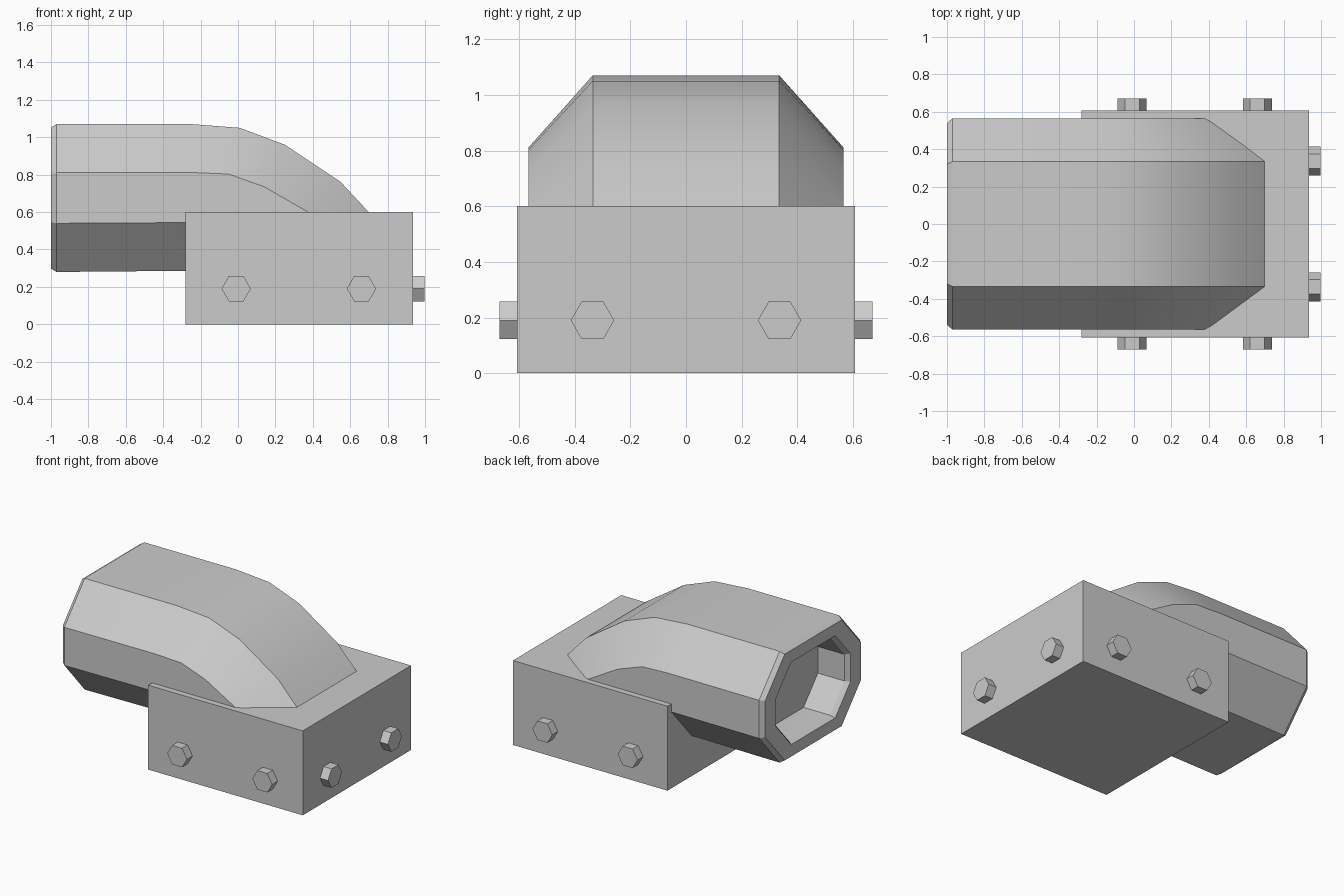
import bpy, bmesh, math
from mathutils import Matrix

if "Cube" in bpy.data.objects:
    bpy.data.objects.remove(bpy.data.objects["Cube"])

grey = bpy.data.materials.new("plain grey")
grey.diffuse_color = (0.6, 0.6, 0.6, 1)
grey.use_nodes = True
grey.node_tree.nodes["Principled BSDF"].inputs["Base Color"].default_value = grey.diffuse_color


def finish(bm, name):
    bmesh.ops.recalc_face_normals(bm, faces=bm.faces)
    me = bpy.data.meshes.new(name)
    bm.to_mesh(me)
    bm.free()
    me.materials.append(grey)
    ob = bpy.data.objects.new(name, me)
    bpy.context.collection.objects.link(ob)
    return ob


# base block
bm = bmesh.new()
bmesh.ops.create_cube(bm, size=1)
bmesh.ops.scale(bm, vec=(1.215, 1.216, 0.6), verts=bm.verts)
bmesh.ops.translate(bm, vec=(0.3275, 0, 0.3), verts=bm.verts)
finish(bm, "base_block")


# hexagonal bolt heads on three sides
def bolt(name, x, y, z, axis):
    bm = bmesh.new()
    bmesh.ops.create_cone(bm, cap_ends=True, segments=6, radius1=0.078,
                          radius2=0.078, depth=0.12)
    # put a corner of the hexagon on the horizontal line
    start = max(bm.verts, key=lambda v: v.co.x).co
    bm.transform(Matrix.Rotation(-math.atan2(start.y, start.x), 4, 'Z'))
    bm.transform(Matrix.Rotation(math.pi / 2, 4, 'X'))
    if axis == 'X':
        bm.transform(Matrix.Rotation(math.pi / 2, 4, 'Z'))
    bm.transform(Matrix.Translation((x, y, z)))
    finish(bm, name)


for s in (-1, 1):
    for x in (-0.01, 0.66):
        bolt("side_bolt", x, s * 0.61, 0.19, 'Y')
    bolt("end_bolt", 0.938, s * 0.336, 0.19, 'X')


# octagonal duct: each section is given by its top edge T and upper side edge S
def section(T, S, scale=1.0):
    pts = []
    for y, k in ((0.335, 0), (0.565, 1), (0.565, 2.04), (0.335, 3.04),
                 (-0.335, 3.04), (-0.565, 2.04), (-0.565, 1), (-0.335, 0)):
        k = 1.52 + (k - 1.52) * scale
        pts.append((T[0] + (S[0] - T[0]) * k, y * scale, T[1] + (S[1] - T[1]) * k))
    return pts


rings = [section((x, 1.07), (x, 0.81), s) for x, s in (
    (-0.76, 0.70), (-0.97, 0.70), (-1.0, 0.74), (-1.0, 0.955), (-0.97, 1.0))]
rings += [section(T, S) for T, S in (
    ((-0.25, 1.07), (-0.26, 0.812)),
    ((0.01, 1.05), (-0.05, 0.803)),
    ((0.25, 0.96), (0.14, 0.735)),
    ((0.55, 0.76), (0.40, 0.585)),
    ((0.80, 0.49), (0.60, 0.38)))]

bm = bmesh.new()
loops = [[bm.verts.new(p) for p in r] for r in rings]
for a, b in zip(loops, loops[1:]):
    for i in range(8):
        j = (i + 1) % 8
        bm.faces.new((a[i], a[j], b[j], b[i]))
bm.faces.new(loops[0])
bm.faces.new(loops[-1])
duct = finish(bm, "curved_duct")
bpy.ops.object.select_all(action='DESELECT')
duct.select_set(True)
bpy.context.view_layer.objects.active = duct
bpy.ops.object.shade_smooth_by_angle(angle=math.radians(28))
